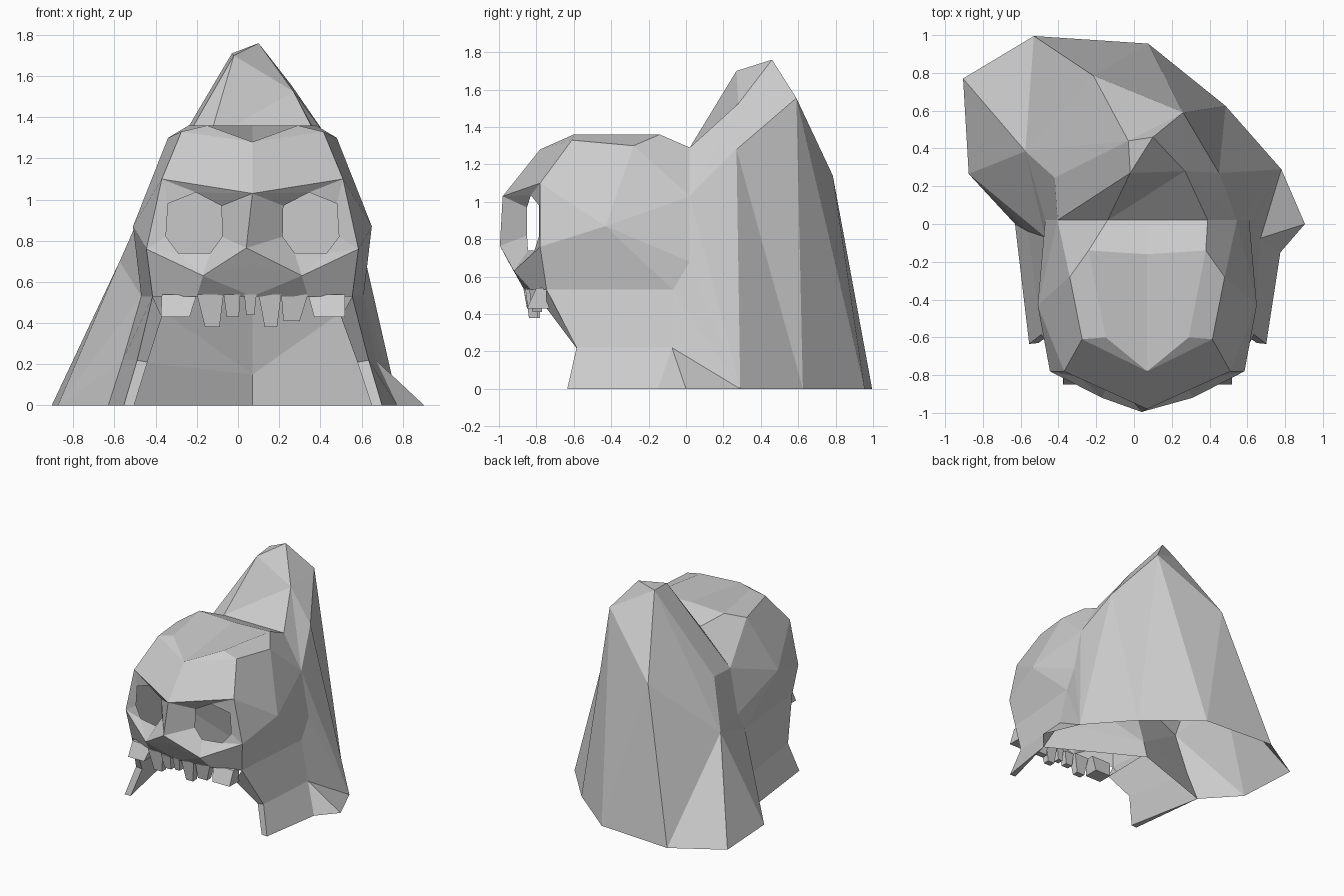
import bpy
import bmesh
from mathutils import Vector

cube = bpy.data.objects.get("Cube")
if cube:
    bpy.data.objects.remove(cube, do_unlink=True)

bone_grey = bpy.data.materials.new("bone_grey")
bone_grey.use_nodes = True
bone_grey.diffuse_color = (0.6, 0.6, 0.6, 1)
bone_grey.node_tree.nodes["Principled BSDF"].inputs["Base Color"].default_value = (0.6, 0.6, 0.6, 1)

MID = 0.07  # centre line of the skull


def make_part(name, points, faces):
    """Build a flat-shaded part from named points and faces of point names."""
    bm = bmesh.new()
    verts = {}
    for face in faces:
        corners = face.split()
        for key in corners:
            if key not in verts:
                verts[key] = bm.verts.new(points[key])
        bm.faces.new([verts[key] for key in corners])
    bmesh.ops.recalc_face_normals(bm, faces=bm.faces[:])
    mesh = bpy.data.meshes.new(name)
    bm.to_mesh(mesh)
    bm.free()
    mesh.materials.append(bone_grey)
    obj = bpy.data.objects.new(name, mesh)
    bpy.context.collection.objects.link(obj)


def one_side(tag, faces):
    """Name the faces of one side, keeping the shared centre line points."""
    return [" ".join(k if k in centre else tag + k for k in face.split()) for face in faces]


def both_sides(faces):
    return one_side("l_", faces) + one_side("r_", faces)


# Skull: centre line points, then one side that is mirrored
centre = {
    "brow_mid": (0, -.98, 1.03), "forehead": (0, -.78, 1.28),
    "crown": (0, -.16, 1.36), "nape": (0, .02, 1.29),
    "neck_top": (0, .04, .68), "neck_mid": (0, .2, .15), "neck": (0, .24, 0),
    "nose": (-.03, -.995, .765), "nose_base": (0, -.955, .69), "lip": (0, -.865, .53),
}
side = {
    "temple_top": (.22, -.6, 1.36), "temple": (.345, -.61, 1.33),
    "crown_side": (.31, -.14, 1.36),
    "upper_side": (.41, -.28, 1.3), "rim_top": (.27, .02, 1.29),
    "rim_high": (.475, .02, 1.03), "rim_low": (.54, .02, .68),
    "rim_end": (.54, -.07, .53), "side_mid": (.58, -.43, .87),
    "brow": (.44, -.78, 1.1), "cheek": (.515, -.78, .76),
    "jaw": (.485, -.745, .53), "cheek_low": (.24, -.92, .63),
    "lip_side": (.27, -.83, .53),
    # eye opening, clockwise from its inner top
    "eye_a": (.15, -.85, .97), "eye_b": (.275, -.83, 1.035),
    "eye_c": (.41, -.785, .98), "eye_d": (.42, -.785, .82),
    "eye_e": (.36, -.81, .74), "eye_f": (.205, -.845, .74),
    "eye_g": (.147, -.85, .82),
}
points = {key: Vector((MID + x, y, z)) for key, (x, y, z) in centre.items()}
for tag, sign in (("l_", 1), ("r_", -1)):
    for key, (x, y, z) in side.items():
        points[tag + key] = Vector((MID + sign * x, y, z))
points["l_rim_top"].x += .05
points["r_rim_top"].x += .06

make_part("skull", points, both_sides([
    "brow_mid brow temple forehead", "forehead temple temple_top",
    "forehead temple_top crown_side crown", "temple_top temple upper_side crown_side",
    "crown crown_side rim_top nape",
    "crown_side upper_side rim_high rim_top", "brow side_mid upper_side temple",
    "upper_side side_mid rim_high", "brow cheek side_mid",
    "cheek jaw rim_end side_mid", "side_mid rim_end rim_low",
    "side_mid rim_low rim_high", "nose cheek_low nose_base", "nose_base cheek_low lip",
    "cheek_low lip_side lip", "cheek_low cheek jaw lip_side",
    # eye socket
    "brow_mid eye_b eye_a", "brow_mid brow eye_b", "brow eye_c eye_b",
    "brow cheek eye_d eye_c", "cheek eye_e eye_d", "cheek cheek_low eye_e",
    "cheek_low eye_f eye_e", "cheek_low nose eye_g eye_f", "nose brow_mid eye_a eye_g",
]))

# Hood: lopsided peak flaring down to an open hem
points.update({
    "tip_front": (-.02, .27, 1.7), "tip_back": (-.03, .44, 1.71), "peak": (.1, .46, 1.76),
    "fold": (.27, .28, 1.525), "shoulder": (.45, .27, 1.28), "back_high": (.26, .59, 1.555),
    "back_mid": (-.215, .785, 1.14), "drape_high": (-.42, .245, 1.05),
    "drape_low": (-.575, .385, .7),
    "hem_a": (-.53, .995, 0), "hem_b": (-.905, .77, 0), "hem_c": (-.875, .265, 0),
    "hem_d": (.075, .955, 0), "hem_e": (.485, .625, 0), "hem_f": (.78, .29, 0),
})
# flap points, where "in" marks the inner layer
points.update({
    "l_notch": (.67, -.075, .22), "l_flap_rear": (.775, -.15, 0), "spur": (.905, 0, 0),
    "l_toe": (.7, -.635, 0), "l_front": (.635, -.585, .22),
    "l_toe_in": (.65, -.63, 0), "l_front_in": (.58, -.58, .21), "l_jaw_in": (.5, -.745, .43),
    "r_notch": (-.56, -.04, .22), "r_flap_rear": (-.63, 0, 0),
    "r_toe": (-.555, -.635, 0), "r_front": (-.49, -.585, .22),
    "r_toe_in": (-.505, -.63, 0), "r_front_in": (-.44, -.58, .21), "r_jaw_in": (-.37, -.745, .43),
})
make_part("hood", points, [
    "tip_front r_rim_top r_rim_high", "tip_front r_rim_high drape_high tip_back",
    "tip_back drape_high drape_low", "tip_back drape_low back_mid",
    "back_mid drape_low hem_a", "hem_a drape_low hem_b", "hem_b drape_low hem_c",
    "back_mid hem_a hem_d", "back_mid hem_d back_high", "tip_back back_mid back_high",
    "peak tip_back back_high", "tip_front tip_back peak", "tip_front peak fold",
    "peak back_high fold", "fold back_high shoulder", "back_high hem_e shoulder",
    "back_high hem_d hem_e", "shoulder hem_e hem_f", "shoulder hem_f l_rim_high",
    "l_rim_high hem_f l_rim_low", "l_rim_low hem_f l_rim_end",
    "fold shoulder l_rim_high", "fold l_rim_high l_rim_top",
    "tip_front fold r_rim_top", "fold l_rim_top nape r_rim_top",
    "drape_high r_rim_high r_rim_low drape_low", "drape_low r_rim_low r_rim_end",
    "drape_low r_rim_end hem_c", "r_rim_end hem_c r_notch", "r_notch hem_c r_flap_rear",
])

# Wall behind the face, closing the skull down to the floor
make_part("neck_wall", points, both_sides([
    "nape rim_top rim_high rim_low neck_top", "neck_top rim_low rim_end",
    "neck_top rim_end neck_mid", "neck_mid rim_end notch",
    "neck_mid notch flap_rear neck",
]))

# Side flaps hanging below the cheeks, with a thick front edge
flap_faces = [
    "jaw front notch rim_end", "front toe flap_rear notch",
    "jaw front front_in jaw_in", "front toe toe_in front_in", "toe toe_in flap_rear",
    "jaw_in front_in notch rim_end", "front_in toe_in flap_rear notch",
]
make_part("left_flap", points, one_side("l_", flap_faces))
make_part("right_flap", points, one_side("r_", flap_faces))
make_part("left_spur", points, [
    "l_rim_end l_notch hem_f", "l_notch l_flap_rear spur", "l_notch spur hem_f"])

# Teeth: top span, bottom span, bottom height, front depth, backward lean
teeth = [
    (-.37, -.2, -.375, -.235, .43, -.8, -.05), (-.2, -.07, -.16, -.09, .38, -.85, .02),
    (-.07, .01, -.055, .005, .43, -.87, .02), (.03, .09, .04, .08, .44, -.87, .02),
    (.1, .21, .13, .19, .38, -.86, .02), (.21, .34, .22, .3, .41, -.84, .02),
    (.34, .52, .37, .52, .43, -.8, -.05),
]
box_faces = ["a b c d", "e h g f", "a e f b", "b f g c", "c g h d", "d h e a"]
for number, (t0, t1, b0, b1, low, front, lean) in enumerate(teeth):
    back, toe = front + .07, front + lean
    corners = [(t0, front, .54), (t1, front, .54), (t1, back, .54), (t0, back, .54),
               (b0, toe, low), (b1, toe, low), (b1, back, low), (b0, back, low)]
    make_part(f"tooth_{number + 1}", dict(zip("abcdefgh", corners)), box_faces)
